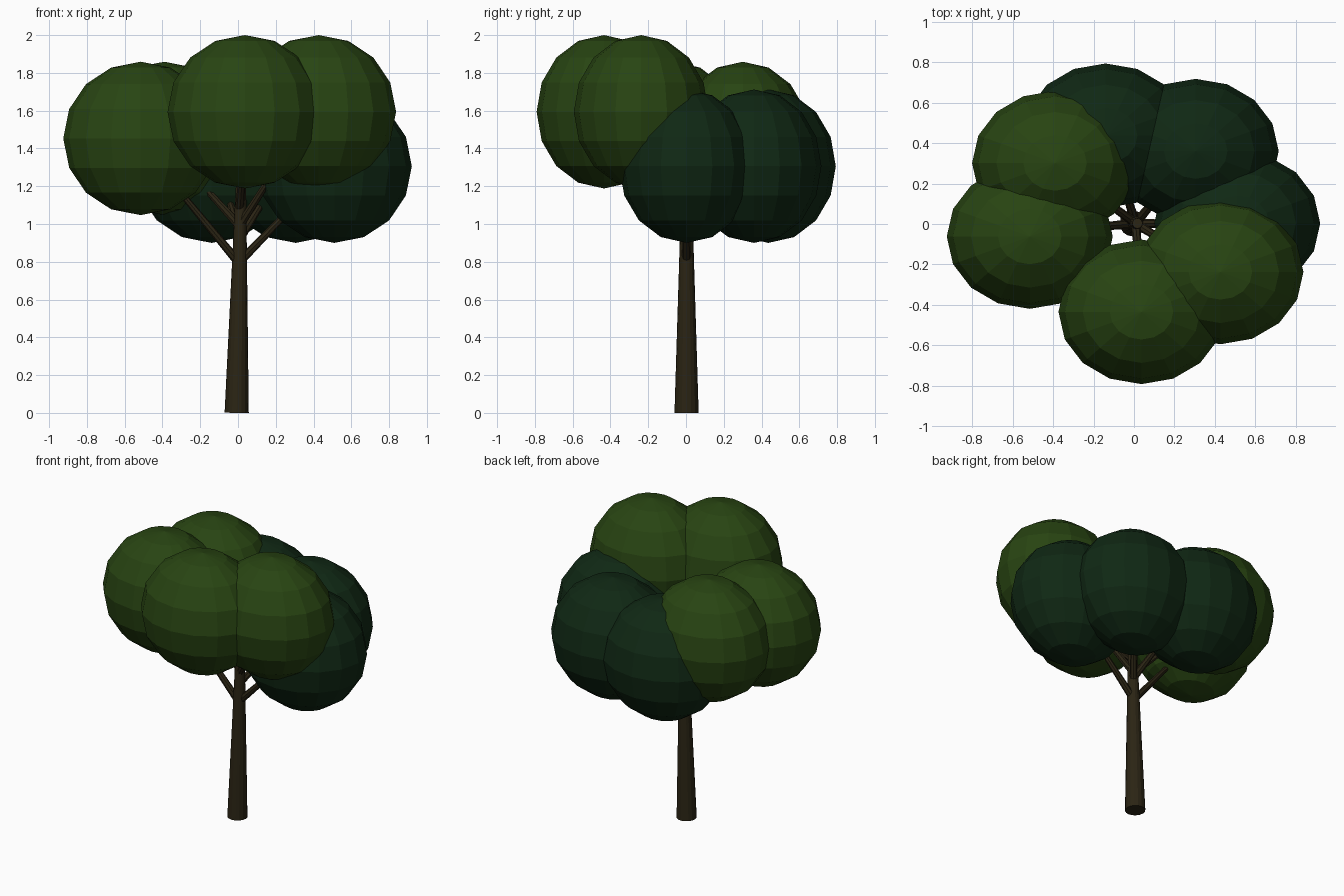
import bpy
from mathutils import Vector

if "Cube" in bpy.data.objects:
    bpy.data.objects.remove(bpy.data.objects["Cube"])


def material(name, rgb):
    m = bpy.data.materials.new(name)
    m.diffuse_color = (*rgb, 1)
    m.use_nodes = True
    m.node_tree.nodes["Principled BSDF"].inputs["Base Color"].default_value = m.diffuse_color
    return m


bark = material("dark bark", (0.024, 0.018, 0.007))
light_leaf = material("light leaf green", (0.021, 0.058, 0.006))
dark_leaf = material("dark leaf green", (0.005, 0.021, 0.007))


def limb(name, start, end, r1, r2, sides):
    """Tapered cylinder between two points."""
    a, b = Vector(start), Vector(end)
    bpy.ops.mesh.primitive_cone_add(vertices=sides, radius1=r1, radius2=r2,
                                    depth=(b - a).length, location=(a + b) / 2)
    ob = bpy.context.object
    ob.name = name
    ob.rotation_euler = (b - a).to_track_quat('Z', 'Y').to_euler()
    ob.data.materials.append(bark)


def foliage(name, centre, mat):
    """Faceted, slightly flattened leaf ball."""
    bpy.ops.mesh.primitive_uv_sphere_add(segments=16, ring_count=8, radius=1,
                                         location=centre)
    ob = bpy.context.object
    ob.name = name
    ob.scale = (0.41, 0.357, 0.406)
    ob.data.materials.append(mat)


# Leaning, tapered trunk
limb("trunk", (-0.007, 0.003, 0), (0.017, 0.003, 1.27), 0.064, 0.025, 16)

# Leaf balls: centre, material, and the height and end of the branch to each
crown = [
    ((-0.515, -0.062, 1.453), light_leaf, 0.79, (-0.34, -0.03, 1.21)),
    ((0.037, -0.434, 1.594), light_leaf, 1.08, (0.03, -0.25, 1.36)),
    ((0.427, -0.237, 1.594), light_leaf, 0.99, (0.22, -0.13, 1.32)),
    ((-0.390, 0.301, 1.453), light_leaf, 0.99, (-0.22, 0.17, 1.24)),
    ((0.510, 0.003, 1.306), dark_leaf, 0.80, (0.32, 0.00, 1.12)),
    ((0.305, 0.360, 1.306), dark_leaf, 0.92, (0.17, 0.20, 1.18)),
    ((-0.140, 0.436, 1.306), dark_leaf, 0.95, (-0.07, 0.25, 1.20)),
]
for i, (centre, mat, z, tip) in enumerate(crown, 1):
    foliage(f"foliage_{i}", centre, mat)
    limb(f"branch_{i}", (0.008, 0.003, z), tip, 0.024, 0.015, 8)
